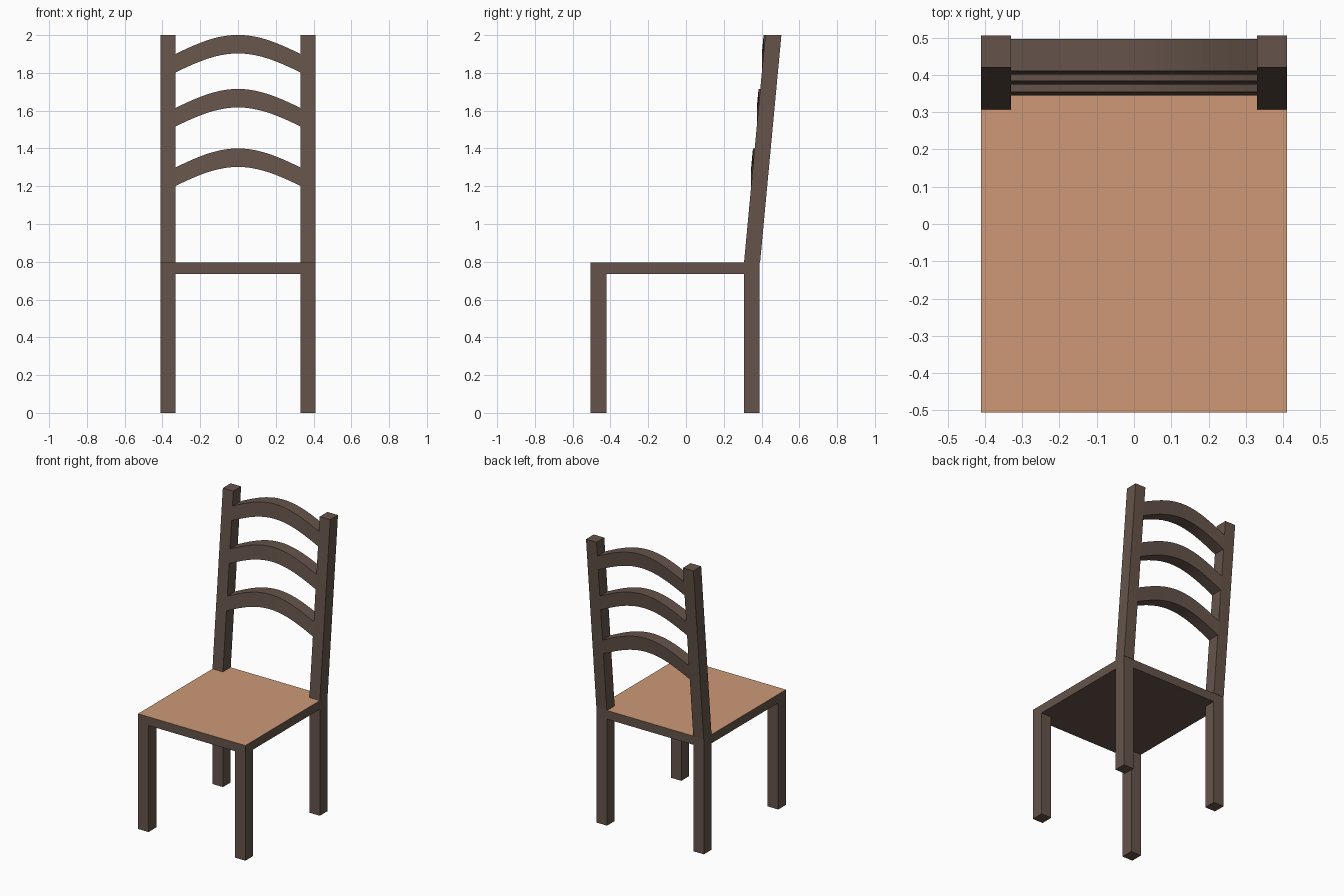
import bpy, bmesh, math

if "Cube" in bpy.data.objects:
    bpy.data.objects.remove(bpy.data.objects["Cube"])

def material(name, rgb):
    m = bpy.data.materials.new(name)
    m.diffuse_color = (*rgb, 1)
    m.use_nodes = True
    m.node_tree.nodes["Principled BSDF"].inputs["Base Color"].default_value = m.diffuse_color
    return m

WOOD = material("dark brown wood", (0.130, 0.088, 0.069))
TAN = material("tan seat top", (0.610, 0.318, 0.185))

X_IN, X_OUT = 0.33, 0.41          # inner and outer faces of the posts
FRONT, BACK = -0.505, 0.39        # seat depth
POST_Y, DEPTH = 0.307, 0.085      # back leg front face and thickness
SEAT_Z0, SEAT_Z1, TOP = 0.735, 0.795, 2.0
LEAN = 0.113 / (TOP - SEAT_Z1)    # backward slope of the back rest


def loft(name, rings, mats=(WOOD,)):
    """Bridge a row of four-point rings into a closed solid."""
    bm = bmesh.new()
    vs = [[bm.verts.new(p) for p in r] for r in rings]
    for a, b in zip(vs, vs[1:]):
        for i in range(4):
            j = (i + 1) % 4
            bm.faces.new((a[i], a[j], b[j], b[i]))
    bm.faces.new(vs[0][::-1])
    bm.faces.new(vs[-1])
    bmesh.ops.recalc_face_normals(bm, faces=bm.faces)
    me = bpy.data.meshes.new(name)
    bm.to_mesh(me)
    bm.free()
    for m in mats:
        me.materials.append(m)
    ob = bpy.data.objects.new(name, me)
    bpy.context.collection.objects.link(ob)
    return ob


def level(x0, x1, y0, y1, z):
    """Horizontal rectangle ring."""
    return [(x0, y0, z), (x1, y0, z), (x1, y1, z), (x0, y1, z)]


def post_front(z):
    return POST_Y + max(0, z - SEAT_Z1) * LEAN


# Seat board: tan upper face, wooden rim and underside
seat = loft("seat", [level(-X_OUT, X_OUT, FRONT, BACK, z) for z in (SEAT_Z0, SEAT_Z1)],
            (WOOD, TAN))
for p in seat.data.polygons:
    p.material_index = 1 if p.normal.z > 0.5 else 0

# Legs and leaning back posts
for side, s in (("left", -1), ("right", 1)):
    x0, x1 = sorted((s * X_IN, s * X_OUT))
    loft(f"front_leg_{side}", [level(x0, x1, FRONT, FRONT + DEPTH, z) for z in (0, SEAT_Z0)])
    back_y = BACK - POST_Y
    loft(f"back_leg_{side}", [level(x0, x1, POST_Y, BACK, z) for z in (0, SEAT_Z0)])
    loft(f"back_post_{side}", [
        level(x0, x1, post_front(z), post_front(z) + DEPTH, z) for z in (SEAT_Z1, TOP)])

# Arched back slats, bent upward in the middle and sloped like the posts
SEG, RISE, HEIGHT = 20, 0.1, 0.098
for name, z0 in (("lower", 1.202), ("middle", 1.517), ("upper", 1.803)):
    y0, y1 = post_front(z0), post_front(z0 + HEIGHT)
    rings = []
    for i in range(SEG + 1):
        u = 2 * i / SEG - 1
        x, z = u * X_IN, z0 + RISE * math.cos(u * math.pi / 2)
        rings.append([(x, y0, z), (x, y0 + DEPTH, z),
                      (x, y1 + DEPTH, z + HEIGHT), (x, y1, z + HEIGHT)])
    slat = loft(f"{name}_back_slat", rings)
    bpy.ops.object.select_all(action='DESELECT')
    slat.select_set(True)
    bpy.context.view_layer.objects.active = slat
    bpy.ops.object.shade_smooth_by_angle(angle=math.radians(30))
